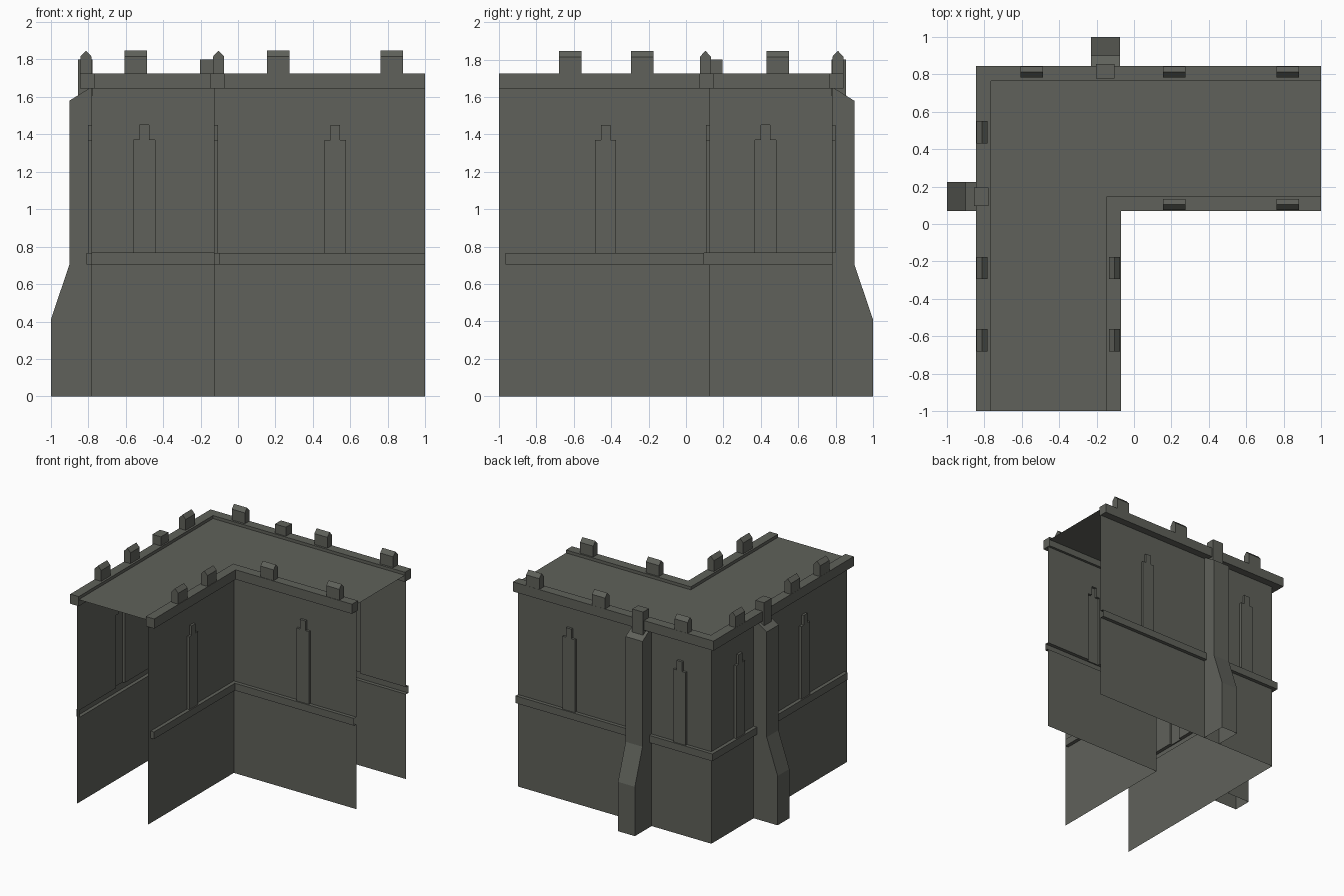
import bpy, bmesh
from mathutils import Vector

if "Cube" in bpy.data.objects:
    bpy.data.objects.remove(bpy.data.objects["Cube"])

stone = bpy.data.materials.new("dark grey stone")
stone.diffuse_color = (0.115, 0.12, 0.103, 1)
stone.use_nodes = True
stone.node_tree.nodes["Principled BSDF"].inputs["Base Color"].default_value = stone.diffuse_color


def finish(name, bm):
    me = bpy.data.meshes.new(name)
    bm.to_mesh(me)
    bm.free()
    me.materials.append(stone)
    ob = bpy.data.objects.new(name, me)
    bpy.context.collection.objects.link(ob)
    return ob


def add_face(bm, pts):
    bm.faces.new([bm.verts.new(p) for p in pts])


def weld(bm):
    bmesh.ops.remove_doubles(bm, verts=bm.verts[:], dist=1e-5)
    bmesh.ops.recalc_face_normals(bm, faces=bm.faces[:])


# Placement along each side: a = coordinate across the wall, u = along it
def back(a, u, z): return Vector((u, a, z))
def left(a, u, z): return Vector((-a, u, z))


# Wall sheet with raised string course and stepped window panels
def wall(name, place, base, sign, u0, u1, corner, shift, course, windows):
    us = {u0, u1}
    us.add(max(u0, course))
    for c in windows:
        us.update((c - .057, c - .025, c + .025, c + .057))
    us = sorted(us)
    zs = [0, .705, .765, 1.37, 1.45, 1.645]

    def depth(i, j):
        u, z = (us[i] + us[i + 1]) / 2, (zs[j] + zs[j + 1]) / 2
        if j == 1:
            return .03 if u > course else 0
        for c in windows:
            if (j == 2 and abs(u - c) < .057) or (j == 3 and abs(u - c) < .025):
                return .02
        return 0

    def pt(u, d, z):
        return place(base + sign * d, u + (shift * d if u == corner else 0), z)

    bm = bmesh.new()
    nu, nz = len(us) - 1, len(zs) - 1
    for i in range(nu):
        for j in range(nz):
            d, a, b, lo, hi = depth(i, j), us[i], us[i + 1], zs[j], zs[j + 1]
            add_face(bm, [pt(a, d, lo), pt(b, d, lo), pt(b, d, hi), pt(a, d, hi)])
            if i + 1 < nu and depth(i + 1, j) != d:
                e = depth(i + 1, j)
                add_face(bm, [pt(b, d, lo), pt(b, e, lo), pt(b, e, hi), pt(b, d, hi)])
            if j + 1 < nz and depth(i, j + 1) != d:
                e = depth(i, j + 1)
                add_face(bm, [pt(a, d, hi), pt(b, d, hi), pt(b, e, hi), pt(a, e, hi)])
    weld(bm)
    bm.normal_update()
    out = place(sign, 0, 0)
    if max(bm.faces, key=lambda f: f.calc_area()).normal.dot(out) < 0:
        bmesh.ops.reverse_faces(bm, faces=bm.faces[:])
    finish(name, bm)


wall("outer_back_wall", back, .78, 1, -.78, 1, -.78, -1, -2, [-.5, .52])
wall("outer_left_wall", left, .78, 1, -1, .78, .78, 1, -.965, [-.43, .425])
wall("inner_front_wall", back, .127, -1, -.127, 1, -.127, 1, -2, [.52])
wall("inner_right_wall", left, .127, -1, -1, .127, .127, -1, -.965, [-.43])


# Prism: profile of (a, z) points extruded along u; listed edges stay open
def prism(name, place, profile, u0, u1, open_edges=()):
    bm = bmesh.new()
    n = len(profile)
    for u in (u0, u1):
        add_face(bm, [place(a, u, z) for a, z in profile])
    for k in range(n):
        if k not in open_edges:
            (a, z), (b, y) = profile[k], profile[(k + 1) % n]
            add_face(bm, [place(a, u0, z), place(b, u0, y), place(b, u1, y), place(a, u1, z)])
    weld(bm)
    return finish(name, bm)


# Buttresses, each with a square cap block
butt = [(.78, 0), (1, 0), (1, .41), (.9, .705), (.9, 1.58), (.78, 1.655)]
cap = [(.777, 1.605), (.855, 1.605), (.855, 1.8), (.777, 1.8)]
for side, place, u in (("back", back, -.23), ("left", left, .07)):
    prism(side + "_buttress", place, butt, u, u + .155, (0, 5))
    prism(side + "_buttress_cap", place, cap, u + .026, u + .126)


# Merlons with ridged tops along both parapets
def merlon(name, place, mid, c):
    prof = [(mid - .03, 1.72), (mid + .03, 1.72), (mid + .03, 1.815),
            (mid, 1.847), (mid - .03, 1.815)]
    prism(name, place, prof, c - .06, c + .06)


for c in (-.545, .215, .82):
    merlon("back_merlon", back, .812, c)
for c in (.49, -.235, -.62):
    merlon("left_merlon", left, .812, c)
for c in (.215, .82):
    merlon("inner_front_merlon", back, .104, c)
for c in (-.235, -.62):
    merlon("inner_right_merlon", left, .104, c)


# L-shaped plan from two offsets, used for parapets and roof
def l_prism(name, a, b, z0, z1):
    plan = [(-a, -1), (-a, a), (1, a), (1, b), (-b, b), (-b, -1)]
    bm = bmesh.new()
    add_face(bm, [(x, y, z0) for x, y in plan])
    if z1 > z0:
        add_face(bm, [(x, y, z1) for x, y in plan])
        for k in range(6):
            p, q = plan[k], plan[(k + 1) % 6]
            add_face(bm, [(*p, z0), (*q, z0), (*q, z1), (*p, z1)])
    weld(bm)
    bm.normal_update()
    bm.faces.ensure_lookup_table()
    if z1 == z0 and bm.faces[0].normal.z < 0:
        bmesh.ops.reverse_faces(bm, faces=bm.faces[:])
    finish(name, bm)


l_prism("outer_parapet", .843, .765, 1.645, 1.725)
l_prism("inner_parapet", .148, .07, 1.645, 1.725)
l_prism("roof_deck", .765, .148, 1.7, 1.7)
